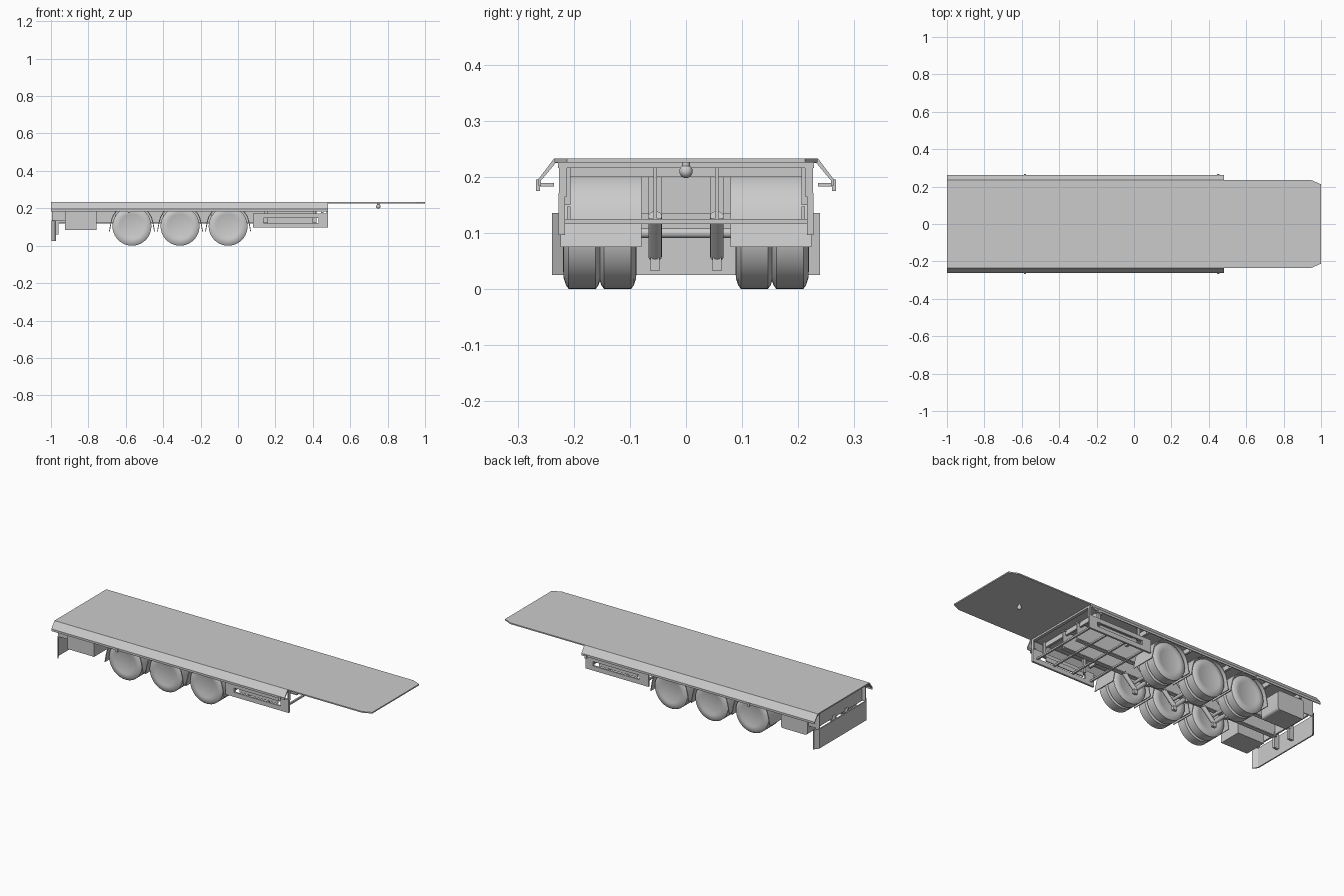
import bpy, bmesh, math
from mathutils import Vector

if "Cube" in bpy.data.objects:
    bpy.data.objects.remove(bpy.data.objects["Cube"])


def finish(name, bm, smooth=False):
    bmesh.ops.recalc_face_normals(bm, faces=bm.faces)
    me = bpy.data.meshes.new(name)
    bm.to_mesh(me)
    bm.free()
    ob = bpy.data.objects.new(name, me)
    bpy.context.collection.objects.link(ob)
    if smooth:
        bpy.ops.object.select_all(action='DESELECT')
        ob.select_set(True)
        bpy.context.view_layer.objects.active = ob
        bpy.ops.object.shade_smooth_by_angle(angle=math.radians(35))
    return ob


def box(name, x0, x1, y0, y1, z0, z1, bevel=0):
    bm = bmesh.new()
    bmesh.ops.create_cube(bm, size=1)
    for v in bm.verts:
        v.co = (x0 + (v.co.x + .5) * (x1 - x0), y0 + (v.co.y + .5) * (y1 - y0), z0 + (v.co.z + .5) * (z1 - z0))
    if bevel:
        edges = [e for e in bm.edges if abs(e.verts[0].co.y - e.verts[1].co.y) > 1e-4]
        bmesh.ops.bevel(bm, geom=edges, offset=bevel, segments=4, profile=.5, affect='EDGES')
    return finish(name, bm, bevel > 0)


def prism(name, pts, axis, a, b, smooth=False):
    """Extrude a 2D outline: axis 0 takes (y,z), 1 takes (x,z), 2 takes (x,y)."""
    bm = bmesh.new()

    def place(p, t):
        c = list(p)
        c.insert(axis, t)
        return bm.verts.new(c)
    lo, hi = [place(p, a) for p in pts], [place(p, b) for p in pts]
    bm.faces.new(lo)
    bm.faces.new(hi[::-1])
    for i in range(len(pts)):
        j = (i + 1) % len(pts)
        bm.faces.new((lo[i], lo[j], hi[j], hi[i]))
    return finish(name, bm, smooth)


def rod(name, p, q, r, seg=16):
    p, q = Vector(p), Vector(q)
    bm = bmesh.new()
    bmesh.ops.create_cone(bm, cap_ends=True, segments=seg, radius1=r, radius2=r, depth=(q - p).length)
    rot = (q - p).to_track_quat('Z', 'Y').to_matrix()
    for v in bm.verts:
        v.co = rot @ v.co + (p + q) / 2
    return finish(name, bm, True)


def lathe_y(name, profile, x, y, z, seg=40):
    """Spin (offset along y, radius) points around a y axis."""
    bm = bmesh.new()
    vs = [bm.verts.new((x, y + o, z + r)) for o, r in profile]
    es = [bm.edges.new(p) for p in zip(vs, vs[1:])]
    bmesh.ops.spin(bm, geom=vs + es, cent=(x, y, z), axis=(0, 1, 0), angle=2 * math.pi, steps=seg)
    bmesh.ops.remove_doubles(bm, verts=bm.verts, dist=1e-5)
    return finish(name, bm, True)


# Deck plate with clipped front corners, kingpin under the overhang
prism("deck_plate", [(-1, -.234), (.95, -.234), (1, -.212), (1, .212), (.95, .234), (-1, .234)], 2, .226, .233)
rod("kingpin_stem", (.75, 0, .228), (.75, 0, .21), .007)
bm = bmesh.new()
bmesh.ops.create_uvsphere(bm, u_segments=20, v_segments=12, radius=.012)
bmesh.ops.translate(bm, verts=bm.verts, vec=(.75, 0, .21))
finish("kingpin_ball", bm, True)

# Deck end beams
box("front_beam", .462, .48, -.228, .228, .216, .226)
box("rear_panel", -.975, -.965, -.2, .2, .135, .226)

for s in (1, -1):
    side = "left" if s > 0 else "right"

    # Sloping side skirt with a vertical lip
    skirt = [(.228, .233), (.235, .233), (.263, .196), (.263, .184), (.258, .184), (.258, .194), (.232, .225), (.228, .225)]
    prism(f"{side}_skirt", [(s * y, z) for y, z in skirt], 0, -1, .48)
    for x in (-.583, .45):
        box(f"{side}_skirt_hook", x - .006, x + .006, s * .235, s * .267, .183, .189)
        box(f"{side}_skirt_latch", x - .006, x + .006, s * .26, s * .267, .175, .195)
    box(f"{side}_skirt_end", .472, .48, s * .212, s * .226, .165, .226)
    box(f"{side}_rear_side_plate", -.995, -.92, s * .205, s * .21, .134, .226)

    # Chassis I-beam
    y = .055
    ib = [(-.012, .12), (.012, .12), (.012, .126), (.003, .126), (.003, .22), (.012, .22), (.012, .226),
          (-.012, .226), (-.012, .22), (-.003, .22), (-.003, .126), (-.012, .126)]
    prism(f"{side}_chassis_beam", [(s * (y + a), z) for a, z in ib], 0, -.97, .42)

    # Side guard frame with a long slot and recessed rail
    g0, g1 = s * .216, s * .227
    box(f"{side}_guard_top", .08, .48, g0, g1, .147, .171)
    box(f"{side}_guard_bottom", .08, .48, g0, g1, .096, .122)
    box(f"{side}_guard_front", .43, .48, g0, g1, .122, .147)
    box(f"{side}_guard_back", .08, .135, g0, g1, .122, .147)
    box(f"{side}_guard_rail", .158, .402, s * .206, s * .212, .122, .147)
    for x in (.15, .41):
        box(f"{side}_guard_post", x - .008, x + .008, s * .206, s * .216, .15, .228)

    # Storage tank behind the wheels
    box(f"{side}_tank", -.925, -.757, s * .09, s * .222, .085, .195, .014)

# Cross members
for x in (.1, .22, .34, .45):
    box("guard_cross_bar", x - .005, x + .005, -.216, .216, .116, .125)
for x in (-.9, -.7, -.44, -.18, .1, .4):
    box("deck_cross_member", x - .006, x + .006, -.225, .225, .2, .226)

# Rear bumper with forward-bent ends, and its brackets
bump = [(-.996, -.215), (-.978, -.239), (-.972, -.239), (-.989, -.211)]
outline = bump[:2] + bump[2:] + [(x, -y) for x, y in bump[::-1]]
outline = [bump[3], bump[2], bump[1], bump[0]] + [(x, -y) for x, y in bump]
prism("rear_bumper", outline, 2, .025, .136)
for s in (1, -1):
    box("bumper_bracket", -.99, -.96, s * .05, s * .064, .06, .15)

# Wheel sets: twin tyres, fender, suspension, axle
tyre = [(-.031, 0), (-.031, .062), (-.034, .07), (-.033, .085), (-.029, .097), (-.024, .104),
        (.024, .104), (.029, .097), (.033, .085), (.034, .07), (.031, .062), (.031, 0)]
half = [(0, .215), (.035, .211), (.066, .199), (.09, .18), (.106, .155), (.114, .125), (.123, .075)]
inner = [(x * .965, z - .004) for x, z in half[:-1]] + [(.119, .075)]
for cx in (-.567, -.31, -.053):
    rod("axle", (cx, -.2, .1), (cx, .2, .1), .009)
    for s in (1, -1):
        lathe_y("outer_wheel", tyre, cx, s * .185, .104)
        lathe_y("inner_wheel", tyre, cx, s * .122, .104)
        up = [(-x, z) for x, z in half[:0:-1]] + half
        down = inner[::-1] + [(-x, z) for x, z in inner[1:]]
        prism("fender", [(cx + x, z) for x, z in up + down], 1, s * .079, s * .224, True)
        for d in (1, -1):
            rod("suspension_strut", (cx + d * .075, s * .055, .13), (cx, s * .055, .058), .012)
        box("suspension_foot", cx - .012, cx + .012, s * .047, s * .063, .032, .06)
        box("suspension_hanger", cx - .09, cx - .06, s * .043, s * .067, .11, .2)
